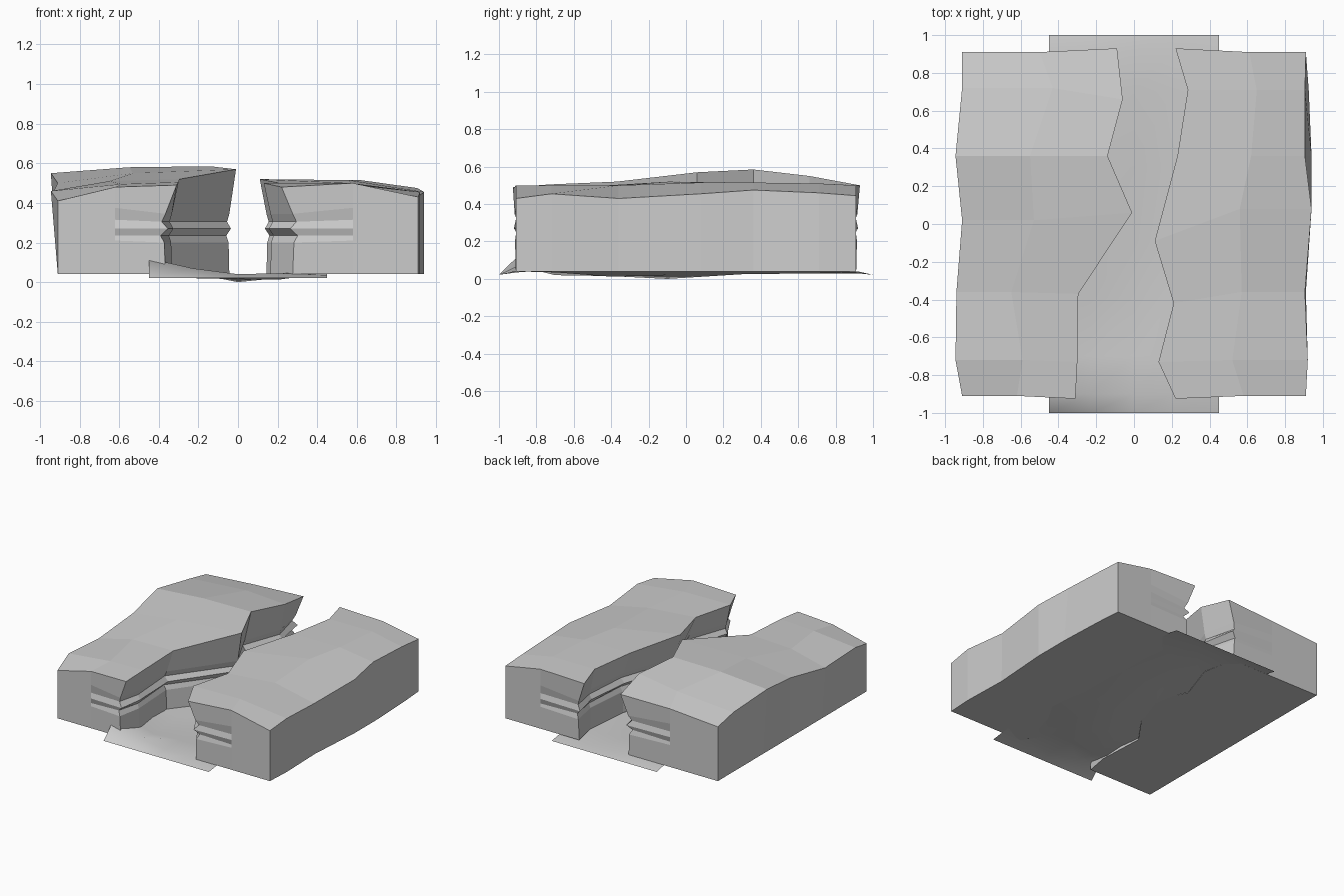
import bpy, bmesh

if "Cube" in bpy.data.objects:
    bpy.data.objects.remove(bpy.data.objects["Cube"])

# Eroded wall: (height, setback from the rim), listed from the base upwards
STRATA = [(.04, .045), (.20, .05), (.235, .065), (.27, .035),
          (.305, .06), (.345, .045)]
END_Z = [.04, .21, .235, .27, .315, .375]   # matching rows on the end faces
END_BULGE = [0, .004, -.012, .010, -.012, .006]


def add_object(name, bm):
    bmesh.ops.recalc_face_normals(bm, faces=bm.faces)
    mesh = bpy.data.meshes.new(name)
    bm.to_mesh(mesh)
    bm.free()
    obj = bpy.data.objects.new(name, mesh)
    bpy.context.collection.objects.link(obj)
    return obj


def cliff(name, side, stations):
    """Loft a cliff block along y; side is -1 for left, +1 for right.
    Station: y, foot x, outer x, outer z, mid x, mid z, rim x, rim y, rim z."""
    bm = bmesh.new()
    rings = []
    last = len(stations) - 1
    for i, (y, fx, ox, oz, mx, mz, rx, ry, rz) in enumerate(stations):
        end = -1 if i == 0 else 1 if i == last else 0
        pts = [(fx, y, .04), (ox, y, oz), (mx, y, mz), (rx, ry, rz)]
        wobble = 1 + .25 * (-1) ** i
        for (z, back), bulge in zip(reversed(STRATA), reversed(END_BULGE)):
            yy = y + end * bulge if end else ry
            pts.append((rx + side * back * wobble, yy, z))
        pts.append((mx, y, .04))
        rings.append([bm.verts.new(p) for p in pts])
    n = len(rings[0])
    for a, b in zip(rings, rings[1:]):
        for k in range(n):
            bm.faces.new((a[k], a[(k + 1) % n], b[(k + 1) % n], b[k]))
    # End faces: plain outer panel, layered strips beside the gorge
    for ring in (rings[0], rings[-1]):
        foot, outer, top, rim = ring[:4]
        wall, base = ring[4:-1], ring[-1]
        mids = [bm.verts.new((base.co.x, base.co.y, z))
                for z in reversed(END_Z[1:])]
        column = [top] + mids + [base]
        inner = [rim] + wall
        bm.faces.new([foot, outer] + column)
        for k in range(len(column) - 1):
            bm.faces.new((column[k], inner[k], inner[k + 1], column[k + 1]))
    return add_object(name, bm)


cliff("left_cliff", -1, [
    (-.91, -.91, -.91, .41, -.62, .48, -.31, -.925, .49),
    (-.72, -.91, -.945, .46, -.59, .495, -.30, -.73, .505),
    (-.36, -.91, -.94, .44, -.65, .51, -.295, -.37, .52),
    (.02, -.91, -.91, .50, -.53, .55, -.01, .06, .57),
    (.36, -.91, -.945, .55, -.55, .58, -.14, .36, .585),
    (.72, -.91, -.91, .50, -.43, .535, -.06, .66, .55),
    (.91, -.91, -.91, .46, -.50, .49, -.09, .93, .50)])

cliff("right_cliff", 1, [
    (-.91, .91, .91, .43, .58, .50, .22, -.925, .48),
    (-.72, .92, .92, .455, .52, .50, .13, -.73, .50),
    (-.36, .91, .905, .43, .57, .50, .21, -.42, .50),
    (.08, .94, .94, .455, .56, .515, .11, -.09, .52),
    (.36, .94, .905, .475, .62, .515, .23, .36, .515),
    (.71, .925, .905, .46, .65, .51, .285, .71, .51),
    (.91, .91, .91, .445, .61, .50, .22, .93, .50)])

# River bed: thin rolling sheet with a low channel between the cliffs
XS = [-.45, -.23, 0, .2, .45]
BED = [(-1, (.022, .022, .022, .022, .022)),
       (-.9, (.12, .07, .04, .045, .035)),
       (-.7, (.08, .02, .035, .035, .05)),
       (-.4, (.06, .045, .015, .012, .045)),
       (-.1, (.06, .05, .005, .02, .05)),
       (.3, (.06, .045, .03, .025, .05)),
       (.7, (.05, .045, .04, .03, .05)),
       (.92, (.04, .04, .035, .03, .035)),
       (1, (.022, .022, .022, .022, .022))]
bm = bmesh.new()
rows = [[bm.verts.new((x, y, z)) for x, z in zip(XS, zs)] for y, zs in BED]
rows[4][2].co.z = 0
for a, b in zip(rows, rows[1:]):
    for k in range(len(XS) - 1):
        bm.faces.new((a[k], a[k + 1], b[k + 1], b[k]))
bed = add_object("river_bed", bm)
for p in bed.data.polygons:
    p.use_smooth = True
